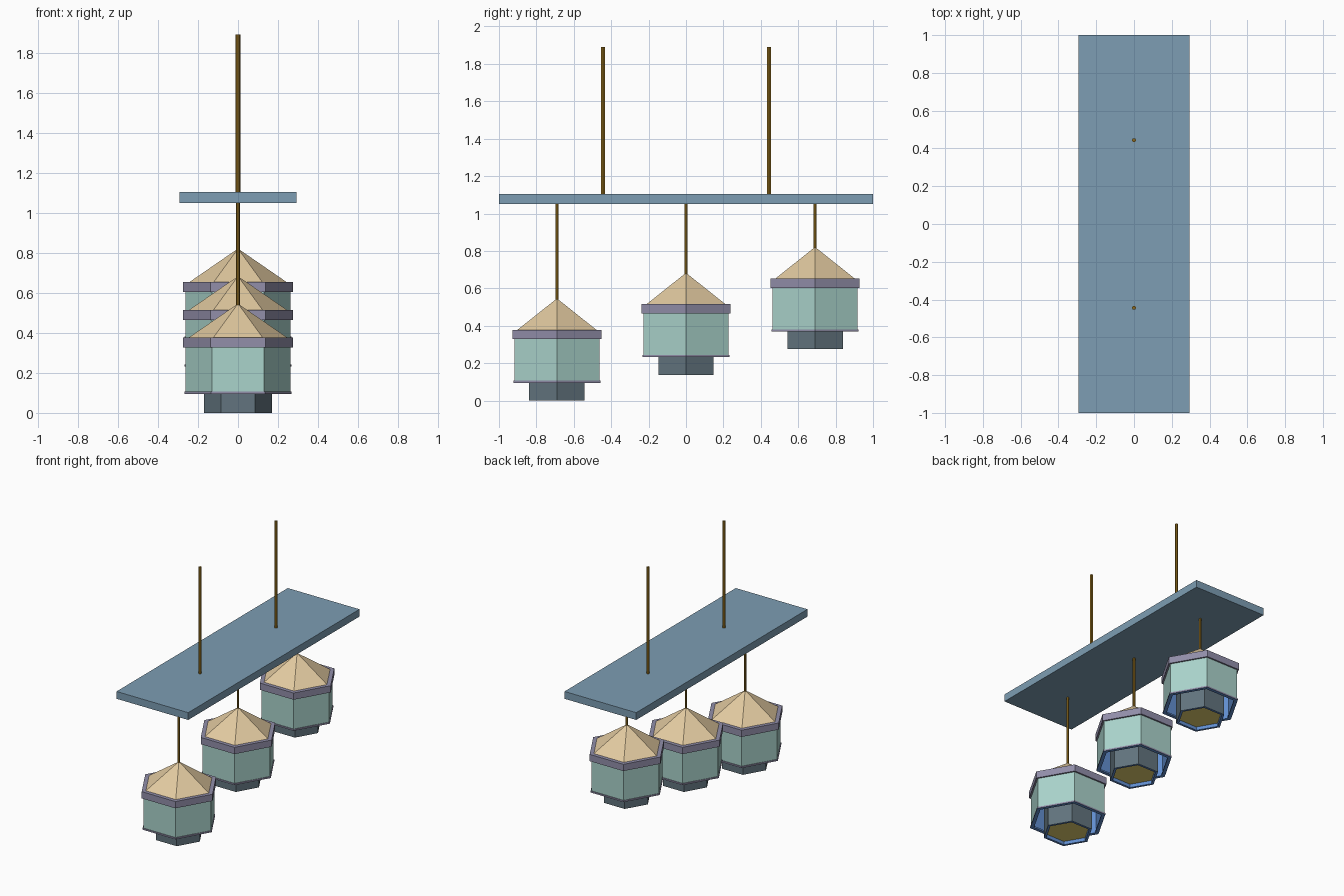
import bpy, bmesh, math

if "Cube" in bpy.data.objects:
    bpy.data.objects.remove(bpy.data.objects["Cube"])


def material(name, rgb):
    lin = [((c / 255 + 0.055) / 1.055) ** 2.4 for c in rgb]
    m = bpy.data.materials.new(name)
    m.diffuse_color = (*lin, 1)
    m.use_nodes = True
    m.node_tree.nodes["Principled BSDF"].inputs["Base Color"].default_value = m.diffuse_color
    return m


BLUE = material("blue_board", (125, 157, 179))
BRASS = material("dark_brass", (142, 106, 28))
TAN = material("tan_roof", (226, 202, 160))
PURPLE = material("purple_trim", (146, 143, 170))
TEAL = material("pale_teal_glass", (170, 211, 203))
SLATE = material("slate_collar", (98, 116, 126))
INNER = material("blue_lining", (98, 143, 208))
LAMP = material("yellow_lamp", (226, 208, 112))


def spin(name, profile, mats, loc, sides=6):
    """Closed solid from (radius, height) points; mats[i] colours band i."""
    bm = bmesh.new()
    used = list(dict.fromkeys(mats))
    rings = []
    for r, z in profile:
        rings.append([bm.verts.new((r * math.cos(2 * math.pi * k / sides),
                                    r * math.sin(2 * math.pi * k / sides), z))
                      for k in range(sides)])
    n = len(rings)
    for i in range(n if len(mats) == n else n - 1):
        a, b = rings[i], rings[(i + 1) % n]
        for k in range(sides):
            j = (k + 1) % sides
            f = bm.faces.new((a[k], a[j], b[j], b[k]))
            f.material_index = used.index(mats[i])
    bmesh.ops.remove_doubles(bm, verts=bm.verts, dist=1e-5)
    bmesh.ops.recalc_face_normals(bm, faces=bm.faces)
    me = bpy.data.meshes.new(name)
    bm.to_mesh(me)
    bm.free()
    for m in used:
        me.materials.append(m)
    ob = bpy.data.objects.new(name, me)
    ob.location = loc
    bpy.context.collection.objects.link(ob)
    return ob


def rod(name, y, z0, z1, r):
    spin(name, [(0, z0), (r, z0), (r, z1), (0, z1)], [BRASS] * 3, (0, y, 0))


# Hanging board
bpy.ops.mesh.primitive_cube_add(size=1, location=(0, 0, 1.077))
board = bpy.context.object
board.name = "board"
board.scale = (0.586, 2, 0.054)
board.data.materials.append(BLUE)

# Ceiling rods
for side, y in (("front", -0.444), ("back", 0.444)):
    rod(side + "_ceiling_rod", y, 1.10, 1.89, 0.0115)

# Three hexagonal lanterns at stepped heights
for tag, y, z in (("front", -0.69, 0), ("middle", 0, 0.137), ("back", 0.69, 0.275)):
    at = (0, y, z)
    rod(tag + "_lantern_rod", y, z + 0.53, 1.052, 0.009)
    spin(tag + "_roof", [(0, 0.37), (0.244, 0.37), (0.244, 0.378), (0, 0.546)],
         [TAN] * 3, at)
    spin(tag + "_upper_trim", [(0, 0.328), (0.275, 0.328), (0.275, 0.378), (0, 0.378)],
         [PURPLE] * 3, at)
    # Glass shade, open below with a blue lining
    spin(tag + "_shade", [(0, 0.329), (0.262, 0.329), (0.262, 0.1), (0.248, 0.1),
                          (0.248, 0.322), (0, 0.322)],
         [TEAL, TEAL, INNER, INNER, INNER], at)
    spin(tag + "_lower_trim", [(0.268, 0.095), (0.268, 0.106), (0.24, 0.106), (0.24, 0.095)],
         [PURPLE, PURPLE, INNER, INNER], at)
    # Inner collar with a recessed lamp
    spin(tag + "_collar", [(0, 0.324), (0.171, 0.324), (0.171, 0), (0.152, 0),
                           (0.152, 0.025), (0, 0.025)],
         [SLATE, SLATE, INNER, INNER, LAMP], at)
